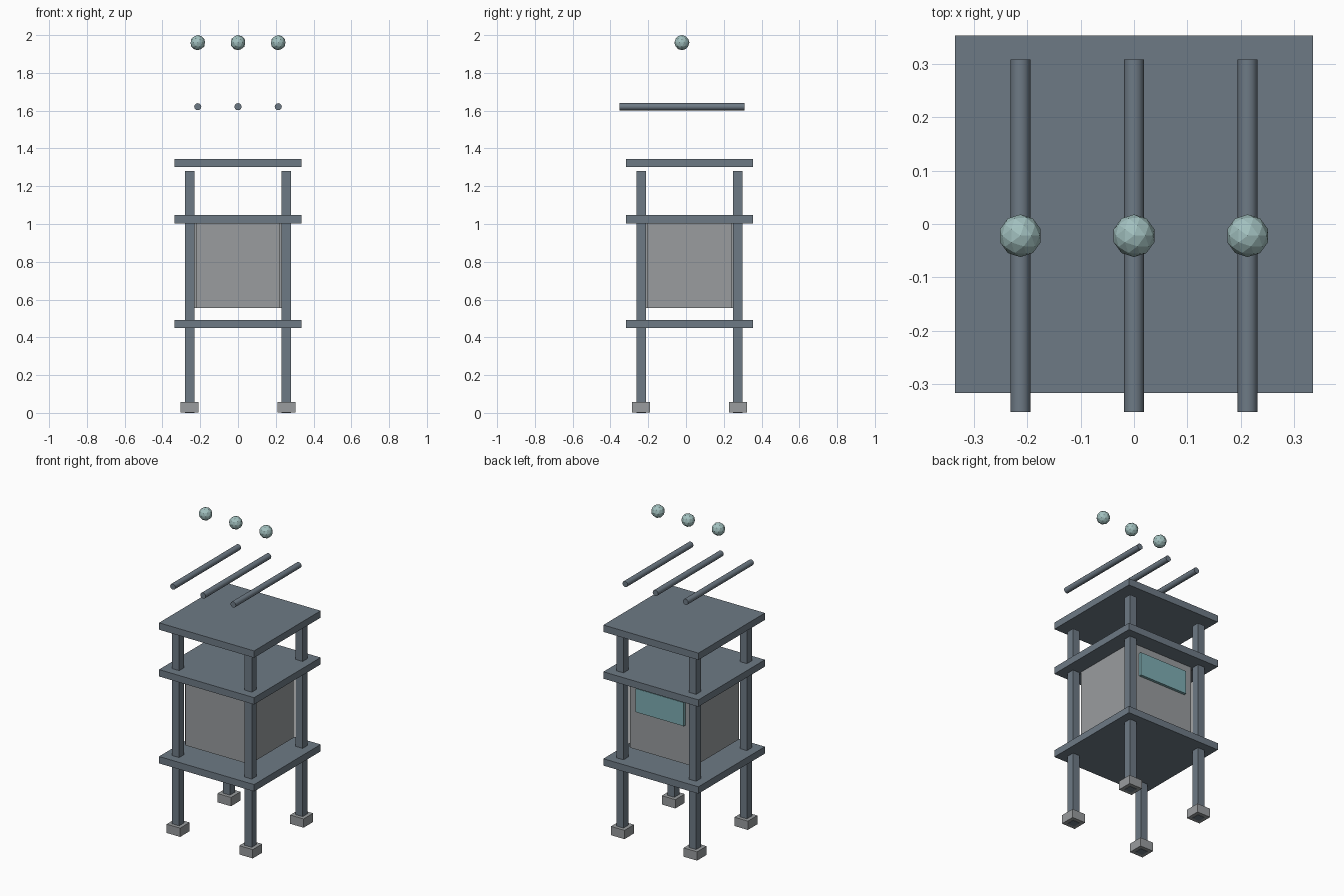
import bpy
from math import pi, radians
from mathutils import Matrix

if "Cube" in bpy.data.objects:
    bpy.data.objects.remove(bpy.data.objects["Cube"])

YC = 0.0185  # centre of the frame in y


def material(name, rgb):
    m = bpy.data.materials.new(name)
    m.diffuse_color = (*rgb, 1)
    m.use_nodes = True
    m.node_tree.nodes["Principled BSDF"].inputs["Base Color"].default_value = m.diffuse_color
    return m


slate = material("slate", (0.155, 0.195, 0.235))
grey = material("grey", (0.32, 0.335, 0.345))
teal = material("teal", (0.21, 0.42, 0.45))
pale = material("pale_teal", (0.36, 0.53, 0.52))


def finish(name, mat):
    ob = bpy.context.object
    ob.name = name
    ob.data.materials.append(mat)
    return ob


def box(name, centre, size, mat):
    bpy.ops.mesh.primitive_cube_add(size=1, location=centre)
    ob = finish(name, mat)
    ob.data.transform(Matrix.Diagonal((*size, 1)))
    return ob


# Four legs passing through square feet
for sx, side in ((-1, "left"), (1, "right")):
    for sy, end in ((-1, "front"), (1, "back")):
        x, y = sx * 0.256, YC + sy * 0.256
        box(f"{end}_{side}_leg", (x, y, 0.64), (0.05, 0.05, 1.28), slate)
        box(f"{end}_{side}_foot", (x, y, 0.03), (0.095, 0.095, 0.056), grey)

# Three square plates
for name, z in (("lower_shelf", 0.471), ("upper_shelf", 1.025), ("roof_plate", 1.323)):
    box(name, (0, YC, z), (0.67, 0.67, 0.044), slate)

# Cabinet walls with slightly notched corners, and the coloured panel on the back
box("cabinet_side_walls", (0, YC, 0.779), (0.46, 0.444, 0.45), grey)
box("cabinet_front_back_walls", (0, YC, 0.779), (0.444, 0.46, 0.45), grey)
box("back_panel", (0, YC + 0.237, 0.876), (0.34, 0.02, 0.15), teal)

# Floating rods and balls
for i, x in enumerate((-0.213, 0, 0.213), 1):
    bpy.ops.mesh.primitive_cylinder_add(vertices=12, radius=0.0188, depth=0.661,
                                        location=(x, -0.022, 1.621))
    rod = finish(f"rod_{i}", slate)
    rod.data.transform(Matrix.Rotation(pi / 2, 4, 'X'))
    bpy.ops.object.shade_smooth_by_angle(angle=radians(40))
    bpy.ops.mesh.primitive_ico_sphere_add(subdivisions=2, radius=0.04,
                                          location=(x, -0.022, 1.96))
    finish(f"ball_{i}", pale)
